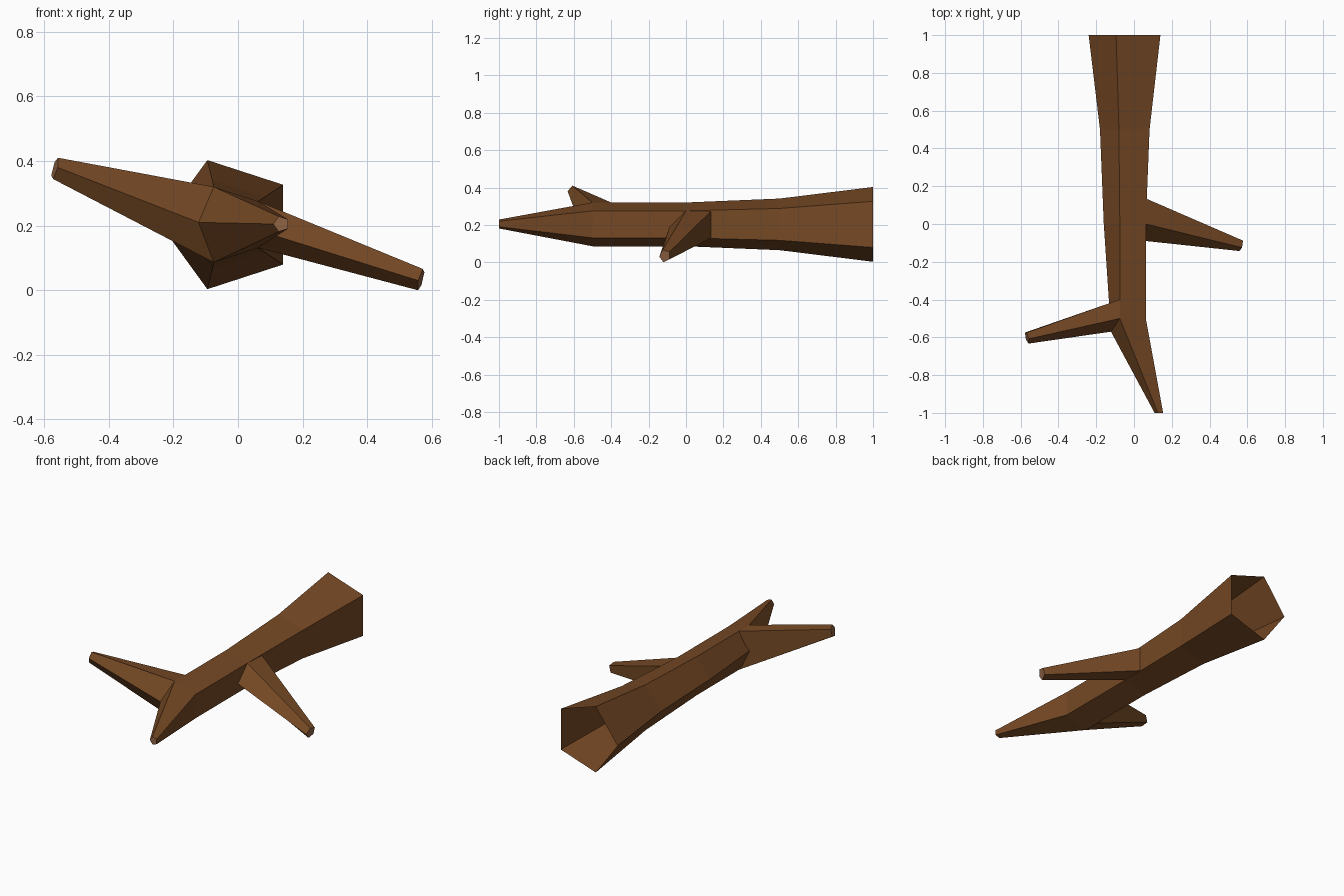
import bpy, bmesh, math

if "Cube" in bpy.data.objects:
    bpy.data.objects.remove(bpy.data.objects["Cube"])


def material(name, rgb):
    m = bpy.data.materials.new(name)
    m.diffuse_color = (*rgb, 1)
    m.use_nodes = True
    m.node_tree.nodes["Principled BSDF"].inputs["Base Color"].default_value = m.diffuse_color
    return m


bark = material("bark brown", (0.18, 0.066, 0.018))
cut_wood = material("cut wood", (0.28, 0.125, 0.06))


def loft(name, rings):
    """Skin between rings of points; the last ring is capped with cut wood."""
    bm = bmesh.new()
    loops = [[bm.verts.new(p) for p in ring] for ring in rings]
    for a, b in zip(loops, loops[1:]):
        n = len(a)
        for i in range(n):
            j = (i + 1) % n
            bm.faces.new((a[i], a[j], b[j], b[i]))
    cap = bm.faces.new(loops[-1])
    cap.material_index = 1
    bmesh.ops.recalc_face_normals(bm, faces=bm.faces)
    # make sure the open shell faces outwards
    mid = sum((v.co for v in loops[-2]), loops[-2][0].co * 0) / len(loops[-2])
    if cap.normal.dot(cap.calc_center_median() - mid) < 0:
        bmesh.ops.reverse_faces(bm, faces=bm.faces)
    me = bpy.data.meshes.new(name)
    bm.to_mesh(me)
    bm.free()
    ob = bpy.data.objects.new(name, me)
    bpy.context.collection.objects.link(ob)
    me.materials.append(bark)
    me.materials.append(cut_wood)
    return ob


def pentagon(x, y, z, r):
    angles = [math.radians(36 + 72 * i) for i in range(5)]
    return [(x + r * math.cos(a), y, z + r * math.sin(a)) for a in angles]


# main limb: five sided, open at the wide back end
fork = pentagon(-0.037, -0.5, 0.203, 0.123)
fork[2] = (-0.122, -0.57, 0.21)
loft("main_limb", [
    pentagon(-0.03, 1.0, 0.203, 0.21),
    pentagon(-0.035, 0.5, 0.203, 0.145),
    pentagon(-0.037, 0.0, 0.203, 0.123),
    fork,
    pentagon(0.134, -1.0, 0.205, 0.025),
])

# right twig: order is front, top front, top back, bottom back, bottom front
loft("right_twig", [
    [(0.063, -0.09, 0.185), (0.063, 0.0, 0.275), (0.063, 0.135, 0.275),
     (0.063, 0.135, 0.131), (0.063, 0.0, 0.131)],
    [(0.558, -0.143, 0.03), (0.572, -0.125, 0.066), (0.577, -0.088, 0.056),
     (0.568, -0.088, 0.016), (0.557, -0.12, 0.0)],
])

# left twig
loft("left_twig", [
    [(-0.122, -0.57, 0.21), (-0.075, -0.5, 0.32), (-0.075, -0.4, 0.32),
     (-0.075, -0.4, 0.086), (-0.075, -0.5, 0.086)],
    [(-0.558, -0.633, 0.38), (-0.557, -0.608, 0.41), (-0.568, -0.575, 0.396),
     (-0.578, -0.575, 0.355), (-0.572, -0.612, 0.344)],
])
